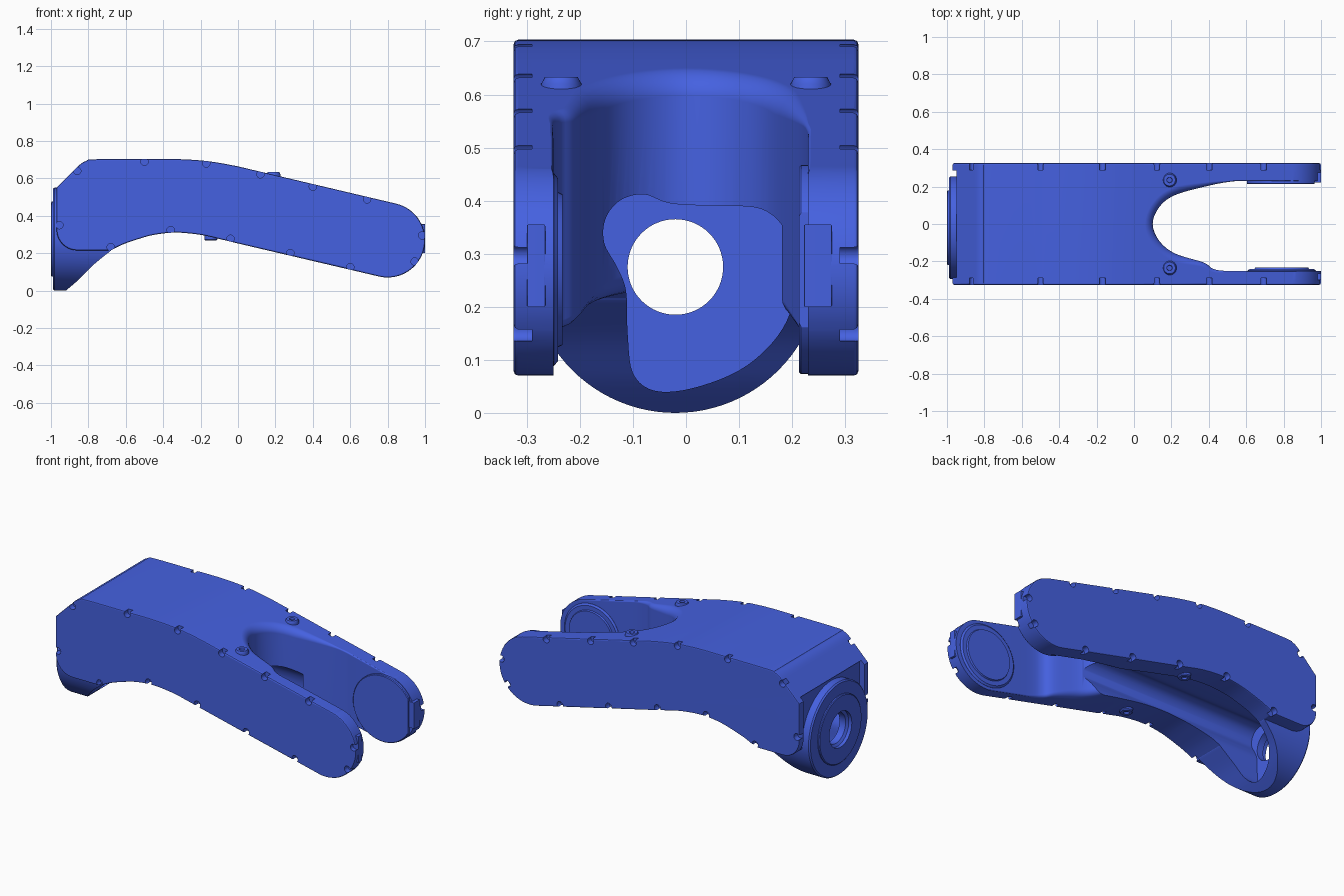
import bpy, bmesh
from math import sin, cos, pi, radians
from mathutils import Vector

if "Cube" in bpy.data.objects:
    bpy.data.objects.remove(bpy.data.objects["Cube"])

blue = bpy.data.materials.new("blue_paint")
blue.diffuse_color = (0.06, 0.12, 0.75, 1)
blue.use_nodes = True
blue.node_tree.nodes["Principled BSDF"].inputs["Base Color"].default_value = blue.diffuse_color


def loft(name, *solids, bevel=0.0):
    """One mesh from one or more ring stacks, capped at both ends."""
    bm = bmesh.new()
    for rings in solids:
        rows = [[bm.verts.new(p) for p in r] for r in rings]
        n = len(rows[0])
        for a, b in zip(rows, rows[1:]):
            for i in range(n):
                j = (i + 1) % n
                bm.faces.new((a[i], a[j], b[j], b[i]))
        caps = [bm.faces.new(rows[0][::-1]), bm.faces.new(rows[-1])]
    bmesh.ops.recalc_face_normals(bm, faces=bm.faces[:])
    if bevel:
        edges = list({e for f in caps for e in f.edges})
        bmesh.ops.bevel(bm, geom=edges, offset=bevel, segments=2, profile=0.5, affect='EDGES')
    me = bpy.data.meshes.new(name)
    bm.to_mesh(me)
    bm.free()
    me.materials.append(blue)
    ob = bpy.data.objects.new(name, me)
    bpy.context.collection.objects.link(ob)
    return ob


def prism(pts, axis, a, b):
    if axis == 'y':
        return [[(u, t, v) for u, v in pts] for t in (a, b)]
    return [[(t, u, v) for u, v in pts] for t in (a, b)]


def box(x0, x1, y0, y1, z0, z1):
    return prism([(x0, z0), (x1, z0), (x1, z1), (x0, z1)], 'y', y0, y1)


def lathe(center, axis, profile, n=64):
    """Rings of (radius, position along axis)."""
    u, v = center
    place = {'x': lambda c, s, h: (h, u + c, v + s),
             'y': lambda c, s, h: (u + c, h, v + s),
             'z': lambda c, s, h: (u + c, v + s, h)}[axis]
    return [[place(r * cos(2 * pi * i / n), r * sin(2 * pi * i / n), h) for i in range(n)]
            for r, h in profile]


def smooth(pts, n=6, closed=False):
    p = [Vector(q) for q in pts]
    p = [p[-1]] + p + [p[0], p[1]] if closed else [p[0]] + p + [p[-1]]
    out = []
    for a, b, c, d in zip(p, p[1:], p[2:], p[3:]):
        for k in range(n):
            t = k / n
            out.append(tuple(0.5 * (2 * b + (c - a) * t + (2 * a - 5 * b + 4 * c - d) * t * t
                                    + (3 * b - a - 3 * c + d) * t ** 3)))
    return out if closed else out + [tuple(pts[-1])]


def arc(cx, cz, r, a0, a1, n):
    return [(cx + r * cos(radians(a0 + (a1 - a0) * i / n)),
             cz + r * sin(radians(a0 + (a1 - a0) * i / n))) for i in range(n + 1)]


def boolean(ob, tool, op='DIFFERENCE'):
    m = ob.modifiers.new("bool", 'BOOLEAN')
    m.operation, m.object, m.solver = op, tool, 'EXACT'
    bpy.context.view_layer.objects.active = ob
    bpy.ops.object.modifier_apply(modifier=m.name)
    bpy.data.objects.remove(tool, do_unlink=True)


# main body: side profile extruded across the width
top = smooth([(-0.87, 0.65), (-0.84, 0.678), (-0.81, 0.694), (-0.77, 0.702), (-0.5, 0.703),
              (-0.33, 0.703), (-0.2, 0.696), (-0.1, 0.683), (0, 0.664)], 4)
under = smooth([(0, 0.252), (-0.1, 0.276), (-0.2, 0.298), (-0.33, 0.31), (-0.45, 0.298),
                (-0.55, 0.27), (-0.62, 0.245), (-0.68, 0.215)], 5)
side = ([(-0.97, 0.55)] + top + arc(0.80, 0.27, 0.2, 76.8, -103.2, 32)
        + under + arc(-0.86, 0.325, 0.11, 270, 180, 10))
body = loft("arm_body", prism(side, 'y', -0.325, 0.325), bevel=0.009)
boolean(body, loft("end_recess", box(-1.1, -0.94, -0.285, 0.285, 0.1, 0.57)))

# round neck that drops down to the mounting flange
FC = (-0.02, 0.275)
neck = loft("neck", lathe(FC, 'x', [(0.268, -0.99), (0.275, -0.982), (0.275, -0.5)], 96))
ramp = smooth([(-0.92, 0.0), (-0.85, 0.06), (-0.77, 0.14), (-0.68, 0.213)], 6)
keep = [(-1.2, -0.1), (-0.93, -0.1)] + ramp + [(-0.65, 0.27), (-0.65, 0.62), (-1.2, 0.62)]
boolean(neck, loft("neck_region", prism(keep, 'y', -0.5, 0.5)), 'INTERSECT')
boolean(body, neck, 'UNION')
boolean(body, loft("flange_pad", lathe(FC, 'x', [(0.2, -0.96), (0.2, -0.996), (0.195, -1.0)], 96)),
        'UNION')

# lobed pocket running along the underside into the neck
lobe = smooth([(-0.06, 0.042), (0.01, 0.046), (0.1, 0.08), (0.165, 0.135), (0.2, 0.2),
               (0.207, 0.28), (0.187, 0.345), (0.14, 0.385), (0.05, 0.39), (-0.03, 0.395),
               (-0.08, 0.412), (-0.125, 0.4), (-0.152, 0.365), (-0.154, 0.32), (-0.13, 0.275),
               (-0.113, 0.23), (-0.11, 0.15), (-0.1, 0.075)], 5, True)
boolean(body, loft("pocket", prism(lobe, 'x', -0.93, 0.3)))

# fork slot with rounded rims around the crotch
slot = smooth([(1.2, 0.23), (0.8, 0.23), (0.62, 0.23), (0.53, 0.228), (0.4, 0.205), (0.22, 0.155),
               (0.135, 0.09), (0.1, 0), (0.135, -0.09), (0.22, -0.158), (0.37, -0.205),
               (0.42, -0.238), (0.48, -0.25), (0.62, -0.25), (0.8, -0.25), (1.2, -0.25)], 5)


def slot_ring(t, base, sign, extra=0.0):
    ring = []
    for i, (x, y) in enumerate(slot):
        d = (Vector(slot[min(i + 1, len(slot) - 1)]) - Vector(slot[max(i - 1, 0)])).normalized()
        r = 0.008 + 0.034 * min(1, max(0, (0.5 - x) / 0.25))
        out = r * (1 - sin(t))
        px, py = x + d.y * out, y - d.x * out
        ring.append((px, py, base - 0.235 * px + sign * (extra - r * (1 - cos(t)))))
    return ring


steps = [k * pi / 10 for k in range(6)]
rings = [slot_ring(0, 0.664, 1, 0.1)] + [slot_ring(t, 0.664, 1) for t in steps]
rings += [slot_ring(t, 0.252, -1) for t in steps[::-1]] + [slot_ring(0, 0.252, -1, 0.1)]
boolean(body, loft("fork_slot", rings))

# flange bore with shallow counterbore
boolean(body, loft("bore", lathe(FC, 'x', [(0.105, -1.1), (0.105, -0.98), (0.09, -0.97),
                                           (0.09, -0.8)])))

# screw notches along the edges of both sides
spots = [(-0.86, 0.64), (-0.5, 0.689), (-0.17, 0.68), (0.12, 0.622), (0.4, 0.556), (0.69, 0.488),
         (0.985, 0.295), (0.945, 0.155), (0.6, 0.125), (0.28, 0.2), (-0.04, 0.277),
         (-0.36, 0.323), (-0.68, 0.232), (-0.955, 0.35)]
notches = [lathe(p, 'y', [(0.02, s * 0.29), (0.02, s * 0.36)], 20) for p in spots for s in (-1, 1)]
boolean(body, loft("screw_notches", *notches))

# joint faces on the inside of the fork tips
TIP = (0.80, 0.27)
wide = loft("joint_face_wide", lathe(TIP, 'y', [(0.197, 0.26), (0.197, 0.217), (0.193, 0.213)], 96))
boolean(wide, loft("trim", box(0.965, 1.2, 0.1, 0.4, 0, 0.6)))
loft("joint_face_ringed", lathe((0.79, 0.27), 'y', [(0.182, -0.28), (0.182, -0.249), (0.172, -0.241),
                                                   (0.146, -0.241), (0.142, -0.233)], 96))

# small stops on the fork ends
loft("fork_end_stop_front", box(0.95, 1.0, -0.3, -0.265, 0.2, 0.355), bevel=0.003)
loft("fork_end_stop_back", box(0.95, 1.0, 0.222, 0.275, 0.2, 0.355), bevel=0.003)

# round bosses on top and underneath
for s, label in ((-1, "front"), (1, "back")):
    loft("top_boss_" + label, lathe((0.19, s * 0.235), 'z', [
        (0.038, 0.58), (0.038, 0.62), (0.031, 0.633), (0.015, 0.633), (0.013, 0.618)], 32))
    loft("bottom_boss_" + label, lathe((-0.145, s * 0.235), 'z', [
        (0.035, 0.32), (0.035, 0.274), (0.03, 0.269), (0.015, 0.269), (0.013, 0.28)], 32))

# smooth shading with crisp edges
for ob in bpy.context.scene.objects:
    ob.select_set(True)
    bpy.context.view_layer.objects.active = ob
bpy.ops.object.shade_smooth_by_angle(angle=radians(32))
for ob in bpy.context.scene.objects:
    ob.modifiers.new("normals", 'WEIGHTED_NORMAL').keep_sharp = True
